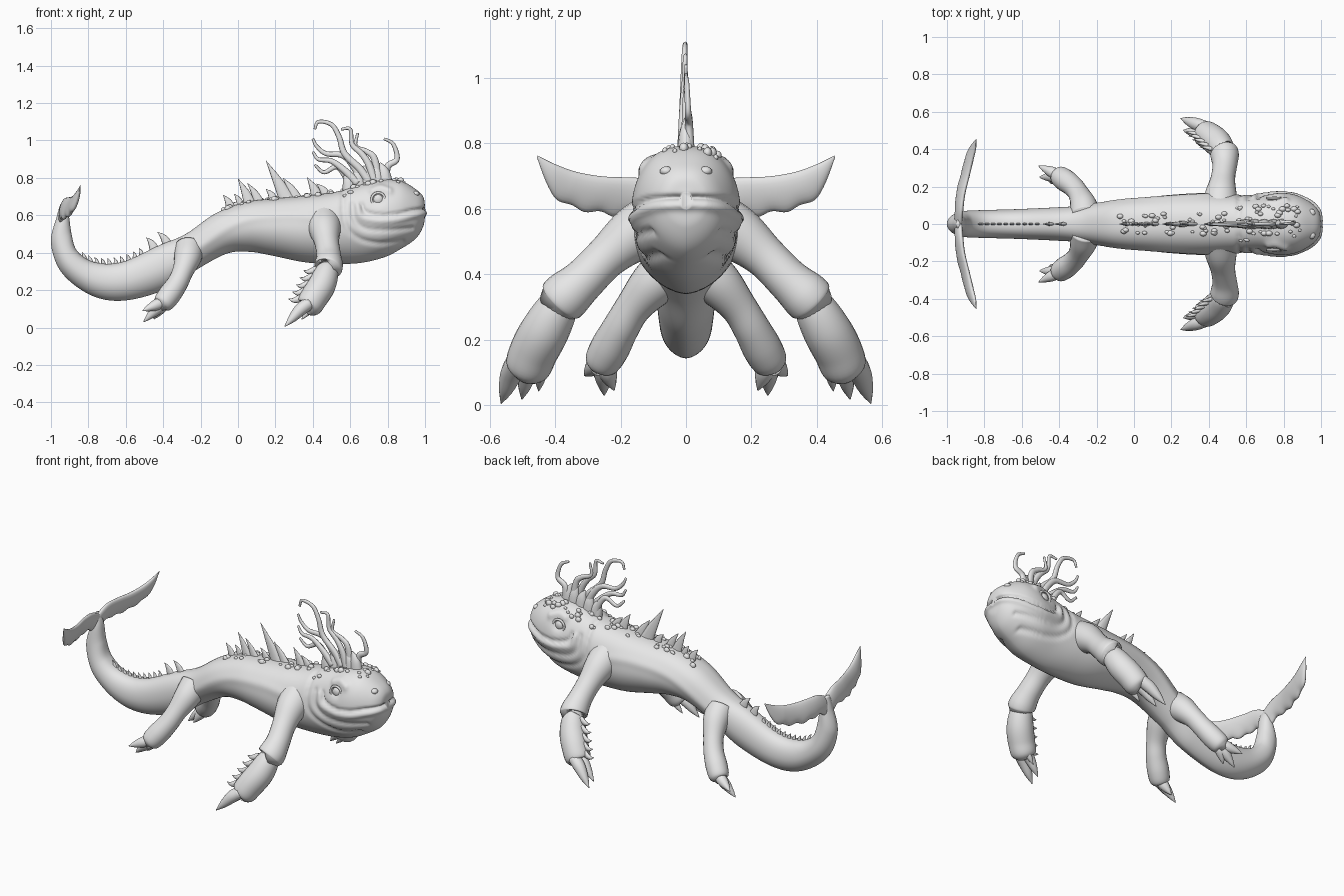
import bpy, bmesh, math, random
from mathutils import Vector
from mathutils.bvhtree import BVHTree

if "Cube" in bpy.data.objects:
    bpy.data.objects.remove(bpy.data.objects["Cube"], do_unlink=True)
random.seed(4)

skin = bpy.data.materials.new("pale grey skin")
skin.use_nodes = True
GREY = (.8, .8, .8, 1)
skin.diffuse_color = GREY
skin.node_tree.nodes["Principled BSDF"].inputs["Base Color"].default_value = GREY


def finish(name, bm):
    bmesh.ops.recalc_face_normals(bm, faces=bm.faces)
    mesh = bpy.data.meshes.new(name)
    bm.to_mesh(mesh)
    bm.free()
    mesh.materials.append(skin)
    obj = bpy.data.objects.new(name, mesh)
    bpy.context.collection.objects.link(obj)
    for face in mesh.polygons:
        face.use_smooth = True
    return obj


def spline(rows, steps):
    """Catmull-Rom interpolation of rows of any width."""
    rows = [Vector(r) for r in rows]
    out = []
    for i in range(len(rows) - 1):
        p, q = rows[i], rows[i + 1]
        a = rows[i - 1] if i else p * 2 - q
        b = rows[i + 2] if i + 2 < len(rows) else q * 2 - p
        for k in range(steps):
            t = k / steps
            m, n = (q - a) / 2, (b - p) / 2
            out.append(p + m * t + ((q - p) * 3 - m * 2 - n) * t**2
                       + ((p - q) * 2 + m + n) * t**3)
    return out + [rows[-1]]


def loft(bm, rings):
    """Skin closed rings and cap both ends."""
    loops = [[bm.verts.new(p) for p in ring] for ring in rings]
    size = len(loops[0])
    for a, b in zip(loops, loops[1:]):
        for i in range(size):
            j = (i + 1) % size
            bm.faces.new((a[i], a[j], b[j], b[i]))
    bm.faces.new(loops[0])
    bm.faces.new(loops[-1])


def tube(bm, rows, side=1, steps=6, sides=14, flat=1, ref=(0, 1, 0)):
    """Tapered tube along rows of x, y, z, radius; flat squeezes it along ref."""
    pts = spline(rows, steps)
    rings = []
    for i, p in enumerate(pts):
        along = (pts[min(i + 1, len(pts) - 1)] - pts[max(i - 1, 0)]).to_3d().normalized()
        u = along.cross(Vector(ref)).normalized()
        v = u.cross(along)
        ring = []
        for k in range(sides):
            a = math.tau * k / sides
            r = max(p[3], .001)
            q = p.to_3d() + u * math.cos(a) * r + v * math.sin(a) * r * flat
            ring.append((q.x, q.y * side, q.z))
        rings.append(ring)
    loft(bm, rings)


# Body: top x, top z, bottom x, bottom z, half width, from tail to snout
sections = [
    (-.93, .66, -.95, .66, .02), (-.905, .6, -.97, .59, .04),
    (-.89, .5, -1, .45, .055), (-.86, .41, -.94, .29, .07),
    (-.77, .35, -.78, .17, .075), (-.62, .35, -.6, .145, .08),
    (-.42, .44, -.37, .21, .09), (-.28, .5, -.22, .31, .1),
    (-.12, .61, -.06, .395, .125), (.04, .67, .06, .405, .14),
    (.2, .69, .18, .385, .155), (.36, .705, .35, .35, .165),
    (.52, .725, .5, .34, .16), (.66, .765, .65, .345, .155),
    (.78, .79, .78, .375, .168), (.87, .785, .87, .42, .155),
    (.95, .74, .95, .475, .115), (.99, .7, .99, .54, .07), (1, .65, 1, .6, .02)]
rings = []
for tx, tz, bx, bz, w in spline(sections, 14):
    mid = Vector((tx + bx, 0, tz + bz)) / 2
    up = Vector((tx - bx, 0, tz - bz)) / 2
    ring = []
    for k in range(96):
        c, s = math.cos(math.tau * k / 96), math.sin(math.tau * k / 96)
        power = .82 if s > 0 else 1.15
        ring.append(mid + up * s + Vector((0, math.copysign(abs(c) ** power * w, c), 0)))
    rings.append(ring)
bm = bmesh.new()
loft(bm, rings)


def crease(points, width, depth):
    """Press (or raise, when negative) a line in the body sides."""
    line = spline(points, 12)
    bm.normal_update()
    for v in bm.verts:
        if v.co.x > -.3:
            flat = Vector((v.co.x, v.co.z))
            d = min((flat - p).length for p in line) / width
            if d < 2.5:
                v.co -= v.normal * depth * math.exp(-d * d)


# Mouth, jaw folds, neck collar, eye socket and flank line
crease([(1, .635), (.93, .625), (.85, .605), (.75, .6), (.68, .62), (.66, .66)], .009, .014)
crease([(1, .61), (.93, .595), (.85, .575), (.75, .57), (.66, .59), (.64, .65)], .014, -.01)
crease([(.93, .53), (.8, .52), (.68, .53), (.62, .58), (.61, .66)], .012, .01)
crease([(.88, .46), (.75, .45), (.64, .48), (.57, .56), (.56, .72)], .013, .01)
crease([(.72, .73), (.76, .745), (.81, .73)], .018, -.014)
crease([(.745, .685), (.755, .685)], .025, .012)
crease([(-.25, .4), (0, .56), (.25, .6), (.48, .58)], .025, -.006)
tree = BVHTree.FromBMesh(bm)
finish("body", bm)


def top_at(x, y=0):
    return tree.ray_cast(Vector((x, y, 1)), Vector((0, 0, -1)))[0].z


def ball(bm, centre, size):
    made = bmesh.ops.create_uvsphere(bm, u_segments=16, v_segments=10, radius=1)["verts"]
    for v in made:
        v.co = Vector(centre) + Vector([a * b for a, b in zip(v.co, size)])


for side, word in ((1, "left"), (-1, "right")):
    # Eye with a raised lid
    eye_y = side * abs(tree.ray_cast(Vector((.75, side, .685)), Vector((0, -side, 0)))[0].y)
    bm = bmesh.new()
    ball(bm, (.75, eye_y, .685), (.026, .014, .026))
    finish(word + "_eye", bm)
    bm = bmesh.new()
    lid = [(.75 + .036 * math.cos(a), abs(eye_y) + .005, .685 + .036 * math.sin(a), .007)
           for a in [math.tau * k / 12 for k in range(13)]]
    tube(bm, lid, side, 2, 8)
    finish(word + "_eyelid", bm)
    # Nostril bump
    bm = bmesh.new()
    ball(bm, (.95, side * .06, .715), (.02, .02, .015))
    finish(word + "_nostril", bm)

    # Front leg: upper arm with a flared cuff, then forearm
    bm = bmesh.new()
    tube(bm, [(.46, .08, .56, .1), (.465, .16, .52, .085), (.475, .24, .455, .066),
              (.485, .31, .385, .066), (.485, .365, .335, .076),
              (.48, .385, .315, .07), (.48, .38, .32, .03)], side, 6, 24, ref=(1, 0, 0))
    finish(word + "_upper_arm", bm)
    bm = bmesh.new()
    tube(bm, [(.48, .36, .335, .04), (.475, .39, .3, .062), (.45, .43, .23, .074),
              (.41, .465, .165, .074), (.375, .485, .11, .066), (.365, .49, .1, .02)],
         side, 6, 24, ref=(1, 0, 0))
    finish(word + "_forearm", bm)
    bm = bmesh.new()
    for dx, dy, size in ((0, .06, 1), (.0, .0, .9), (.05, -.05, .7)):
        base = Vector((.38 + dx, .475 + dy * .7, .13))
        reach = Vector((-.13, .03 + dy * .3, -.125)) * size
        tube(bm, [(*(base + reach * t + Vector((0, 0, h))), r * size)
                  for t, h, r in ((0, 0, .035), (.35, .01, .034), (.7, .005, .022), (1, 0, .002))],
             side, 5, 12)
    finish(word + "_front_claws", bm)
    bm = bmesh.new()
    for k in range(5):
        x, y, z = .42 - .02 * k, .4 + .02 * k, .31 - .038 * k
        tube(bm, [(x, y, z, .022), (x - .04, y + .01, z - .012, .014),
                  (x - .07, y + .01, z - .005, .001)], side, 4, 8, .6)
    finish(word + "_forearm_spikes", bm)

    # Hind leg
    bm = bmesh.new()
    tube(bm, [(-.26, .04, .42, .08), (-.27, .1, .37, .072), (-.295, .16, .3, .056),
              (-.325, .2, .235, .056), (-.37, .235, .17, .06),
              (-.405, .26, .125, .05), (-.41, .262, .12, .01)], side, 6, 24, ref=(1, 0, 0))
    finish(word + "_hind_leg", bm)
    bm = bmesh.new()
    for x, y, z in ((-.51, .31, .09), (-.505, .25, .03), (-.45, .22, .045)):
        root = Vector((-.39, .255, .14))
        tip = Vector((x, y, z))
        tube(bm, [(*root.lerp(tip, t), r) for t, r in
                  ((0, .03), (.4, .03), (.75, .017), (1, .002))], side, 5, 12)
    finish(word + "_hind_claws", bm)

    # Tail fluke: a thin swept blade with a lumpy trailing edge
    bm = bmesh.new()
    blade = spline([(-.94, -.01, .6, .045), (-.935, .08, .635, .052), (-.925, .17, .637, .058),
                    (-.9, .27, .645, .054), (-.88, .35, .663, .05),
                    (-.86, .41, .7, .036), (-.842, .455, .76, .003)], 8)
    rings = []
    for x, y, z, h in blade:
        ring = []
        for k in range(20):
            a = math.tau * k / 20
            up = math.sin(a) * h
            if up < 0:
                up *= 1 + .1 * math.sin(y * 70)
            ring.append((x + math.cos(a) * min(.02, h * .4) + up * .2,
                         side * (y - up * .3), z + up))
        rings.append(ring)
    loft(bm, rings)
    finish(word + "_tail_fluke", bm)

# Dorsal spines: base x, backward lean, height, half length
bm = bmesh.new()
for x, lean, height, r in ((-.03, .05, .06, .03), (.02, .04, .05, .025), (.07, .07, .12, .035),
                           (.12, .07, .09, .03), (.27, .12, .195, .045), (.32, .08, .1, .035),
                           (.43, .06, .09, .035), (.48, .06, .05, .03), (.2, .05, .05, .03),
                           (-.37, .06, .05, .03), (-.44, .05, .05, .03)):
    z = top_at(x)
    tube(bm, [(x, 0, z - .03, r), (x - lean * .45, 0, z + height * .4, r * .6),
              (x - lean, 0, z + height, .001)], 1, 5, 10, .4)
for k in range(10):
    x = -.82 + .034 * k
    z = top_at(x)
    tube(bm, [(x, 0, z - .015, .018), (x - .005, 0, z + .012, .009),
              (x - .014, 0, z + .03, .001)], 1, 4, 8, .5)
finish("dorsal_spines", bm)

# Warty bumps along the back and crown
bm = bmesh.new()
for k in range(90):
    crown = k % 2
    x = random.uniform(.55, .9) if crown else random.uniform(-.08, .5)
    y = random.uniform(-.1, .1) * (1 if crown else .6)
    r = random.uniform(.007, .015)
    ball(bm, (x, y, top_at(x, y)), (r * 1.3, r, r * 1.2))
finish("back_bumps", bm)

# Head crest: a low base and curling tendrils, root first
bm = bmesh.new()
for x in (.6, .65, .7, .75, .79):
    z = top_at(x)
    tube(bm, [(x, 0, z - .03, .04), (x - .01, 0, z + .04, .03), (x - .03, 0, z + .09, .004)],
         1, 5, 12, .7)
finish("crest_base", bm)
tendrils = [
    [(.7, .78), (.65, .85), (.57, .93), (.54, 1.02), (.5, 1.085), (.43, 1.1), (.41, 1.06)],
    [(.66, .78), (.62, .86), (.56, .92), (.47, .93), (.42, .97), (.4, 1.01)],
    [(.6, .74), (.58, .8), (.53, .86), (.46, .83), (.41, .87)],
    [(.73, .78), (.7, .87), (.66, .93), (.61, .98), (.6, 1.06), (.55, 1.06)],
    [(.75, .78), (.73, .9), (.69, .94), (.63, .97), (.64, 1.04)],
    [(.79, .77), (.8, .86), (.85, .9), (.83, .98), (.78, 1.01)],
    [(.64, .77), (.57, .84), (.5, .89), (.43, .9), (.4, .94)]]
for k, path in enumerate(tendrils):
    bm = bmesh.new()
    last = len(path) - 1
    tube(bm, [(x, (k % 3 - 1) * .012 * (1 - i / last), z, .022 - .015 * i / last)
              for i, (x, z) in enumerate(path)], 1, 8, 10, .7)
    finish("crest_tendril", bm)
